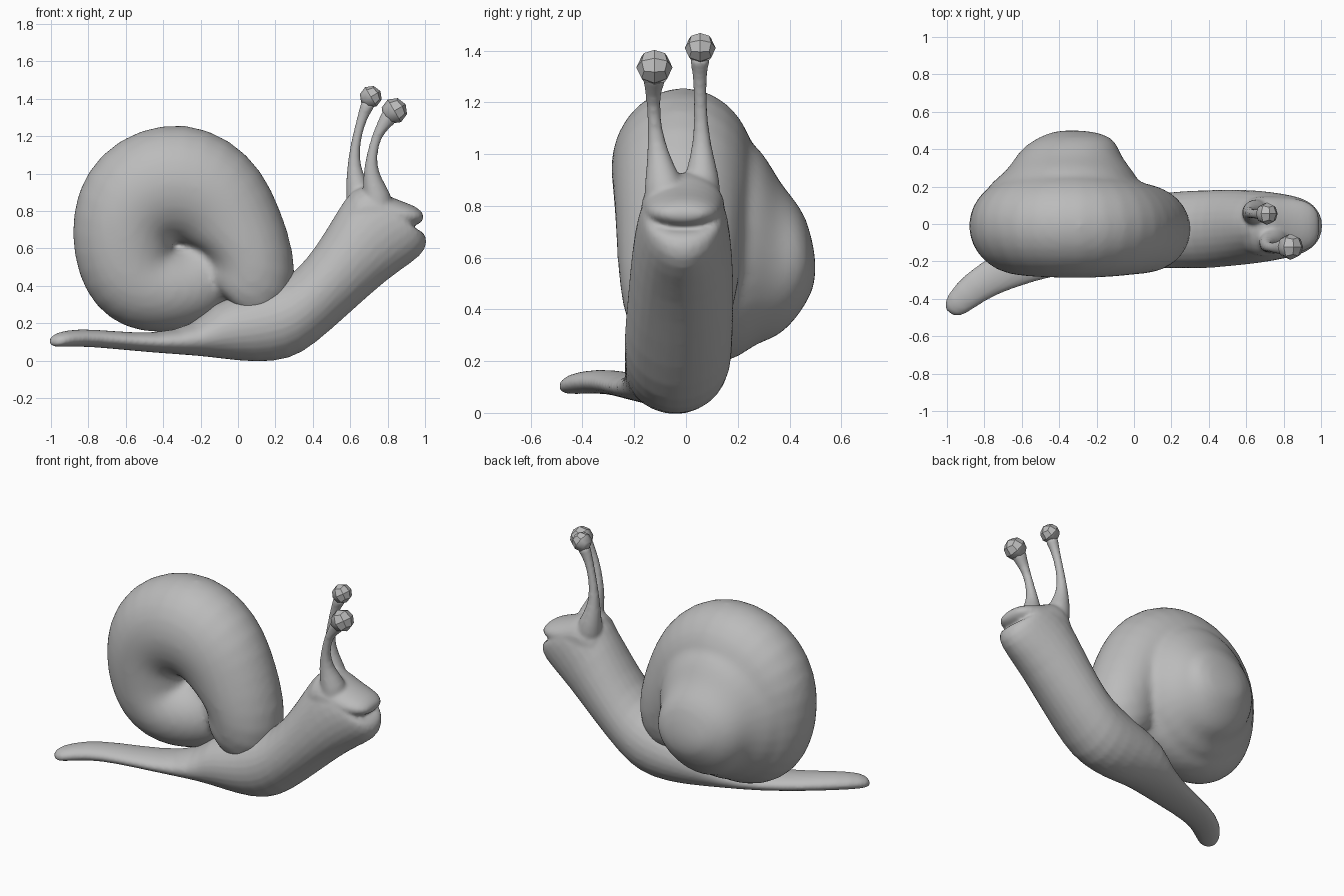
import bpy, bmesh
from math import cos, sin, pi, radians, atan2
from mathutils import Vector

if "Cube" in bpy.data.objects:
    bpy.data.objects.remove(bpy.data.objects["Cube"])

GREY = (0.5, 0.5, 0.5, 1)
mat = bpy.data.materials.new("plain grey")
mat.use_nodes = True
mat.diffuse_color = GREY
mat.node_tree.nodes["Principled BSDF"].inputs["Base Color"].default_value = GREY


def finish(name, bm):
    me = bpy.data.meshes.new(name)
    bm.to_mesh(me)
    bm.free()
    me.materials.append(mat)
    ob = bpy.data.objects.new(name, me)
    bpy.context.collection.objects.link(ob)
    return ob


def finish_blended(name, bm, voxel, passes):
    """Round the overlapping lofts and melt them into one smooth skin."""
    bmesh.ops.recalc_face_normals(bm, faces=bm.faces)
    ob = finish(name, bm)
    rounding = ob.modifiers.new("rounding", "SUBSURF")
    rounding.levels = rounding.render_levels = 1
    melt = ob.modifiers.new("melt", "REMESH")
    melt.mode = "VOXEL"
    melt.voxel_size = voxel
    melt.use_smooth_shade = True
    soften = ob.modifiers.new("soften", "SMOOTH")
    soften.factor = 0.5
    soften.iterations = passes


def loft(bm, sections, sides):
    """Skin elliptical rings given as (centre, half axis, half axis)."""
    rings = []
    for c, a, b in sections:
        rings.append([bm.verts.new(c + a * cos(2 * pi * i / sides) + b * sin(2 * pi * i / sides))
                      for i in range(sides)])
    for r, s in zip(rings, rings[1:]):
        for i in range(sides):
            j = (i + 1) % sides
            bm.faces.new((r[i], r[j], s[j], s[i]))
    # End caps
    for ring, (c, a, b) in ((rings[0], sections[0]), (rings[-1], sections[-1])):
        tip = bm.verts.new(c)
        for i in range(sides):
            bm.faces.new((ring[i], ring[(i + 1) % sides], tip))


def body_sections(rows):
    """Rows: top x, top z, bottom x, bottom z, centre y, half width."""
    sections = []
    for i, (xt, zt, xb, zb, y, w) in enumerate(rows):
        yaw = 0
        if xt < 0:  # the tail bends sideways
            p, q = rows[max(i - 1, 0)], rows[i + 1]
            yaw = atan2(q[4] - p[4], q[0] - p[0])
        sections.append((Vector(((xt + xb) / 2, y, (zt + zb) / 2)),
                         Vector(((xt - xb) / 2, 0, (zt - zb) / 2)),
                         Vector((-sin(yaw), cos(yaw), 0)) * w))
    return sections


flesh = bmesh.new()

# Body from the tail tip to the lower lip
loft(flesh, body_sections([
    (-0.985, .12, -0.985, .075, -.475, .035), (-0.96, .155, -0.96, .07, -.44, .075),
    (-.85, .172, -.85, .075, -.335, .092), (-.7, .162, -.7, .065, -.25, .107),
    (-.45, .142, -.45, .04, -.155, .127), (-.22, .19, -.22, .025, -.09, .157),
    (-.15, .31, -.08, .005, -.06, .187), (.05, .37, .1, -.017, -.04, .203),
    (.2, .42, .28, -.002, -.03, .212), (.31, .48, .41, .08, -.03, .217),
    (.42, .62, .6, .25, -.02, .212), (.52, .79, .8, .43, -.015, .202),
    (.61, .94, .94, .52, -.012, .182), (.7, .93, 1.018, .59, -.01, .16),
    (.76, .85, 1.012, .68, -.01, .14), (.8, .76, .95, .705, -.01, .09)]), 14)

# Upper head and lip, leaving the mouth groove below it
loft(flesh, body_sections([
    (.53, .78, .6, .62, -.012, .13), (.62, .935, .68, .66, -.012, .165),
    (.71, .94, .74, .66, -.012, .168), (.79, .89, .81, .67, -.01, .16),
    (.87, .855, .88, .7, -.01, .152), (.95, .828, .955, .72, -.01, .125),
    (.99, .79, .99, .745, -.01, .07)]), 14)

# Eye stalks: x, y, z, radius
stalks = {
    "right": [(.74, -.07, .76, .09), (.75, -.08, .85, .09), (.73, -.095, .92, .067),
              (.71, -.108, 1.0, .045), (.713, -.12, 1.09, .03), (.738, -.128, 1.2, .026),
              (.785, -.125, 1.27, .04), (.82, -.12, 1.32, .058)],
    "left": [(.66, .05, .78, .08), (.655, .06, .87, .083), (.632, .062, .95, .06),
             (.62, .061, 1.03, .04), (.622, .058, 1.13, .028), (.65, .053, 1.26, .026),
             (.68, .053, 1.34, .034), (.7, .055, 1.38, .047)]}
for path in stalks.values():
    sections = []
    for i, (x, y, z, r) in enumerate(path):
        p, q = path[max(i - 1, 0)], path[min(i + 1, len(path) - 1)]
        tangent = Vector(q[:3]) - Vector(p[:3])
        u = tangent.cross(Vector((0, 1, 0))).normalized()
        v = tangent.cross(u).normalized()
        sections.append((Vector((x, y, z)), u * r, v * r))
    loft(flesh, sections, 10)
finish_blended("body", flesh, 0.011, 6)

# Faceted eyeballs, smooth where they meet the stalks
eyes = {"right": ((.836, -.122, 1.335), .07), "left": ((.71, .055, 1.41), .06)}
forward = Vector((.85, 0, .5))
tilt = forward.to_track_quat("Z", "Y")
for name, (centre, r) in eyes.items():
    bm = bmesh.new()
    bmesh.ops.create_cube(bm, size=2)
    bmesh.ops.subdivide_edges(bm, edges=bm.edges, cuts=1, use_grid_fill=True)
    for v in bm.verts:
        v.co = Vector(centre) + tilt @ (v.co.normalized() * r)
    bm.normal_update()
    for f in bm.faces:
        f.smooth = f.normal.dot(forward) < 0.1
    finish(name + "_eye", bm)

# Shell whorl: angle, outer radius, tube radius, tube half depth, tube centre y
whorls = [
    (-45, .66, .23, .18, -.03), (-32, .7, .25, .205, -.03), (-20, .715, .25, .235, -.03),
    (0, .635, .265, .25, -.025), (22, .6, .275, .26, -.02),
    (60, .66, .315, .28, -.015), (90, .695, .335, .29, -.01), (135, .66, .315, .28, -.01),
    (180, .56, .28, .26, -.01), (225, .545, .26, .245, 0), (270, .45, .225, .23, .02),
    (315, .425, .215, .2, .05), (360, .36, .2, .17, .1), (390, .3, .17, .13, .15)]


def whorl_at(angle):
    for p, q in zip(whorls, whorls[1:]):
        if angle <= q[0]:
            t = (angle - p[0]) / (q[0] - p[0])
            return [u + (v - u) * t for u, v in zip(p, q)]
    return whorls[-1]


shell = bmesh.new()
sections = []
steps = 21
for step in range(steps):
    a, outer, r, depth, y = whorl_at(-45 + step * 435 / (steps - 1))
    out = Vector((cos(radians(a)), 0, sin(radians(a))))
    axis = Vector((-.33, y, .6))
    sections.append((axis + out * (outer - r), out * r, Vector((0, depth, 0))))
loft(shell, sections, 14)

# Shell spire: y, lowest x, highest x, lowest z, highest z
spire = [
    (.07, -.72, .04, .24, 1.04), (.15, -.8, .06, .19, 1.1), (.2, -.8, .05, .2, 1.1),
    (.26, -.72, .02, .25, 1.05), (.31, -.67, -.02, .27, 1.0), (.36, -.64, -.06, .29, .9),
    (.42, -.59, -.08, .35, .83), (.465, -.51, -.12, .42, .76), (.49, -.45, -.19, .47, .66),
    (.5, -.39, -.28, .52, .6)]
loft(shell, [(Vector(((x0 + x1) / 2, y, (z0 + z1) / 2)), Vector(((x1 - x0) / 2, 0, 0)),
              Vector((0, 0, (z1 - z0) / 2))) for y, x0, x1, z0, z1 in spire], 16)
finish_blended("shell", shell, 0.022, 6)
